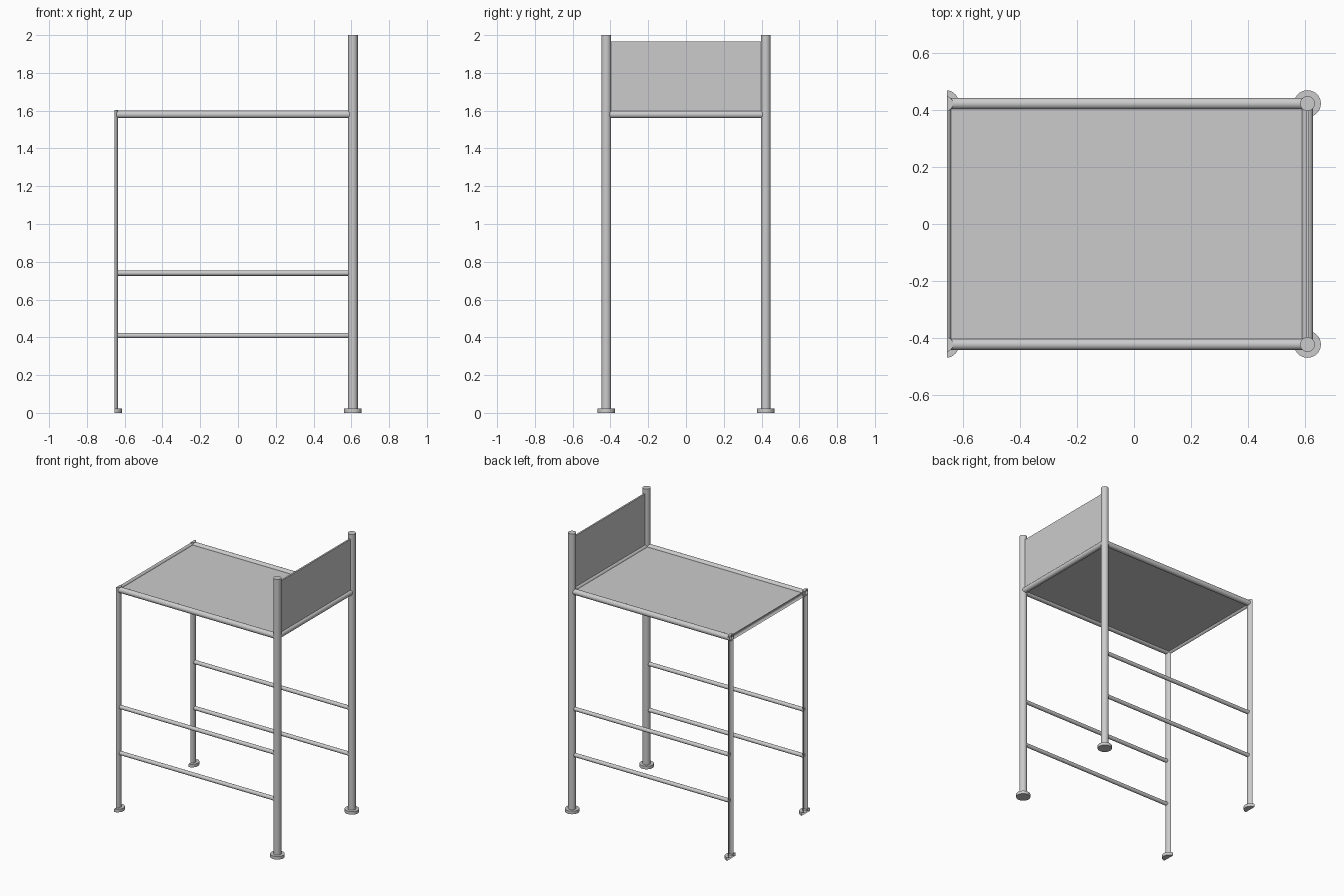
import bpy, bmesh, math
from mathutils import Vector

if "Cube" in bpy.data.objects:
    bpy.data.objects.remove(bpy.data.objects["Cube"])

CUT_X = -0.655            # the left end is sliced open on this plane
POST_X, LEG_X, SIDE_Y = 0.608, -0.66, 0.422
RAIL_Z = 1.58


def finish(name, bm, smooth):
    # slice away anything beyond the left end, leaving the tubes open
    bmesh.ops.bisect_plane(bm, geom=bm.verts[:] + bm.edges[:] + bm.faces[:],
                           plane_co=(CUT_X, 0, 0), plane_no=(-1, 0, 0),
                           clear_outer=True)
    mesh = bpy.data.meshes.new(name)
    bm.to_mesh(mesh)
    bm.free()
    ob = bpy.data.objects.new(name, mesh)
    bpy.context.collection.objects.link(ob)
    if smooth:
        bpy.ops.object.select_all(action='DESELECT')
        bpy.context.view_layer.objects.active = ob
        ob.select_set(True)
        bpy.ops.object.shade_smooth_by_angle(angle=math.radians(35))
    return ob


def tube(name, a, b, radius, sides=32):
    a, b = Vector(a), Vector(b)
    axis = b - a
    bm = bmesh.new()
    bmesh.ops.create_cone(bm, cap_ends=True, segments=sides, radius1=radius,
                          radius2=radius, depth=axis.length)
    m = axis.to_track_quat('Z', 'Y').to_matrix().to_4x4()
    m.translation = (a + b) / 2
    bm.transform(m)
    return finish(name, bm, True)


def box(name, lo, hi):
    lo, hi = Vector(lo), Vector(hi)
    bm = bmesh.new()
    bmesh.ops.create_cube(bm, size=1)
    size, mid = hi - lo, (lo + hi) / 2
    for v in bm.verts:
        v.co = Vector(v.co[i] * size[i] + mid[i] for i in range(3))
    return finish(name, bm, False)


for side, y in (("front", -SIDE_Y), ("back", SIDE_Y)):
    # uprights with round feet
    for kind, x, top in (("tall_post", POST_X, 2.0), ("short_leg", LEG_X, 1.603)):
        tube(f"{side}_{kind}", (x, y, 0.01), (x, y, top), 0.026)
        tube(f"{side}_{kind}_foot", (x, y, 0), (x, y, 0.022), 0.047)
    # deck rail and two lower rungs
    tube(f"{side}_deck_rail", (LEG_X, y, RAIL_Z), (POST_X, y, RAIL_Z), 0.02)
    for label, z in (("upper", 0.74), ("lower", 0.41)):
        tube(f"{side}_{label}_rung", (LEG_X + 0.02, y, z), (POST_X, y, z), 0.014, 24)

# end rails
for label, x in (("left", LEG_X), ("right", POST_X)):
    tube(f"{label}_end_rail", (x, -SIDE_Y, RAIL_Z), (x, SIDE_Y, RAIL_Z), 0.02)

# deck and end panel
box("deck", (-0.645, -SIDE_Y, 1.575), (POST_X, SIDE_Y, 1.585))
box("end_panel", (POST_X - 0.006, -SIDE_Y, RAIL_Z), (POST_X + 0.006, SIDE_Y, 1.965))
